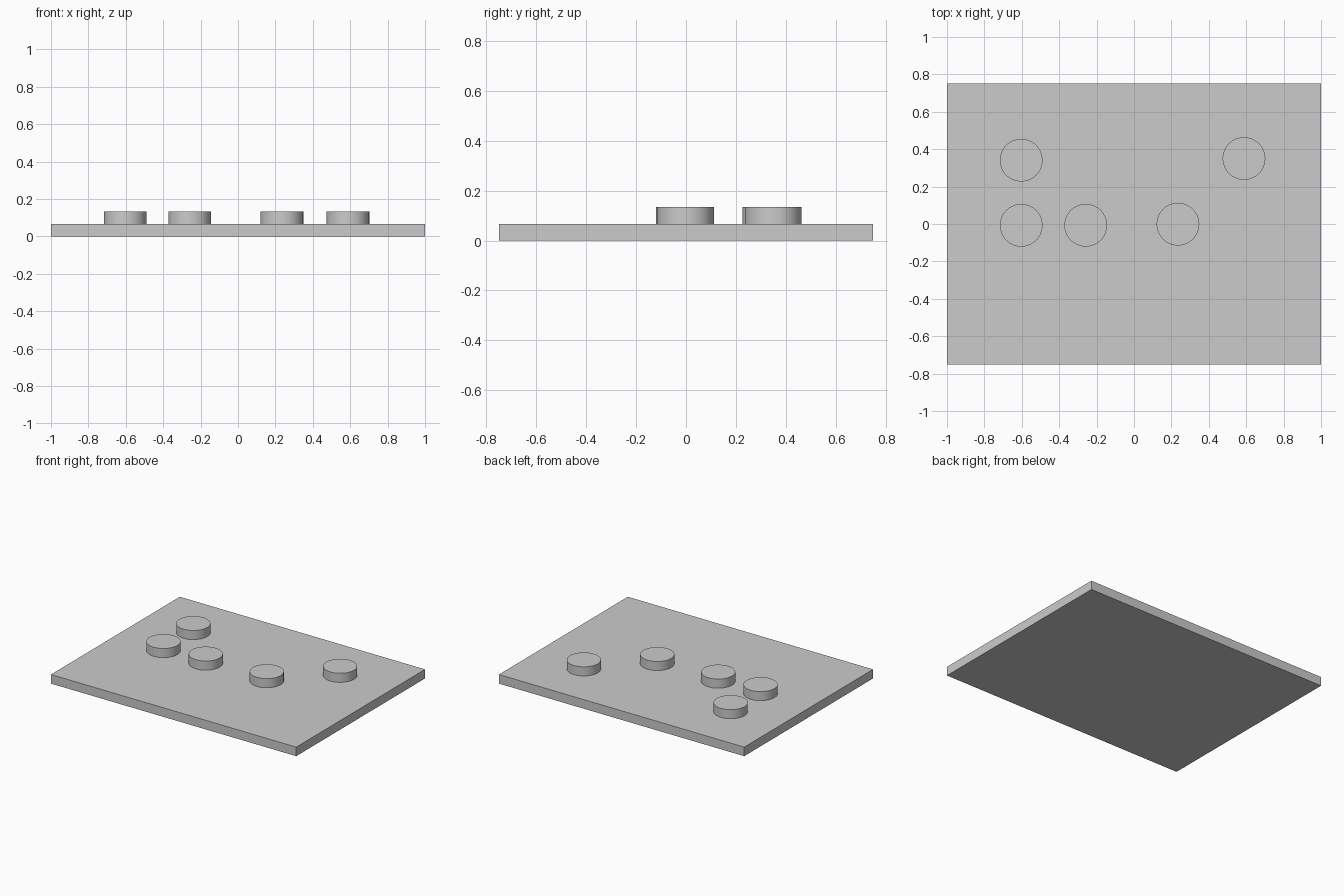
import bpy
import math

cube = bpy.data.objects.get("Cube")
if cube:
    bpy.data.objects.remove(cube, do_unlink=True)

# Plain grey shared by every part
grey = bpy.data.materials.new("light grey")
grey.use_nodes = True
colour = (0.6, 0.6, 0.6, 1)
grey.diffuse_color = colour
grey.node_tree.nodes["Principled BSDF"].inputs["Base Color"].default_value = colour

WIDTH, DEPTH = 2.0, 1.5
THICK = 0.067
PEG_RADIUS = 0.114
PEG_TOP = 0.134

# Flat base plate
bpy.ops.mesh.primitive_cube_add(size=1, location=(0, 0, THICK / 2))
plate = bpy.context.object
plate.name = "base_plate"
plate.scale = (WIDTH, DEPTH, THICK)
bpy.ops.object.transform_apply(location=False, rotation=False, scale=True)
plate.data.materials.append(grey)


def add_peg(name, x, y):
    """Round peg standing on the plate."""
    bpy.ops.mesh.primitive_cylinder_add(
        vertices=64, radius=PEG_RADIUS, depth=PEG_TOP - THICK,
        location=(x, y, (PEG_TOP + THICK) / 2))
    peg = bpy.context.object
    peg.name = name
    peg.data.materials.append(grey)
    bpy.ops.object.shade_smooth_by_angle(angle=math.radians(30))


# Five round pegs
pegs = {
    "peg_back_right": (-0.603, 0.341),
    "peg_front_right": (-0.603, -0.007),
    "peg_inner_right": (-0.258, -0.007),
    "peg_inner_left": (0.235, -0.001),
    "peg_back_left": (0.588, 0.35),
}
for name, (x, y) in pegs.items():
    add_peg(name, x, y)
